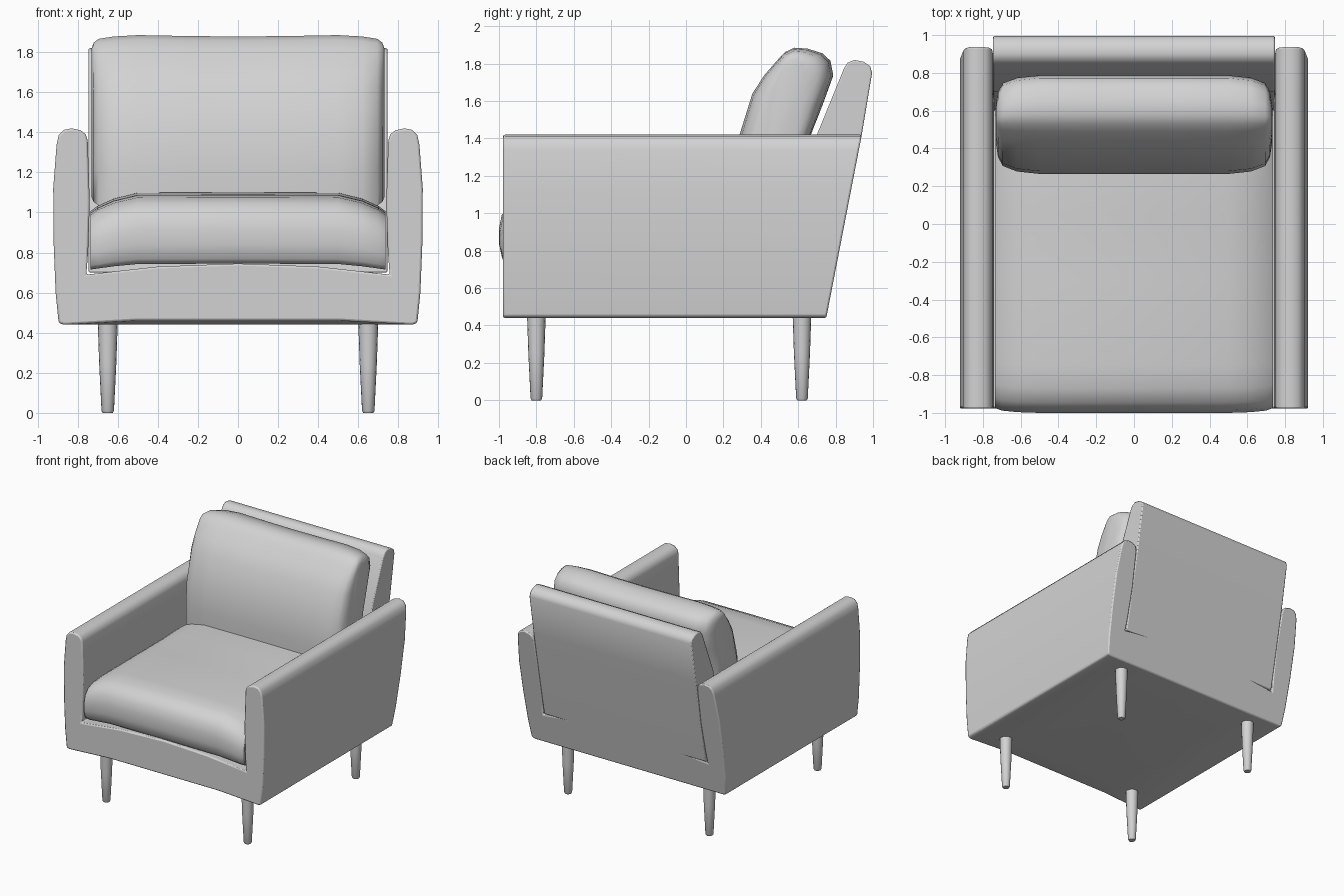
import bpy, bmesh, math

cube = bpy.data.objects.get("Cube")
if cube:
    bpy.data.objects.remove(cube, do_unlink=True)

GREY = (0.65, 0.65, 0.65, 1.0)
mat = bpy.data.materials.new("light_grey")
mat.use_nodes = True
mat.diffuse_color = GREY
mat.node_tree.nodes["Principled BSDF"].inputs["Base Color"].default_value = GREY


def loft(name, rings, angle=50, bevel=0):
    """Skin a row of equal closed rings and cap both ends."""
    bm = bmesh.new()
    loops = [[bm.verts.new(p) for p in ring] for ring in rings]
    n = len(loops[0])
    for a, b in zip(loops, loops[1:]):
        for i in range(n):
            j = (i + 1) % n
            bm.faces.new((a[i], a[j], b[j], b[i]))
    bm.faces.new(loops[0])
    bm.faces.new(loops[-1])
    bmesh.ops.recalc_face_normals(bm, faces=bm.faces)
    mesh = bpy.data.meshes.new(name)
    bm.to_mesh(mesh)
    bm.free()
    obj = bpy.data.objects.new(name, mesh)
    bpy.context.collection.objects.link(obj)
    mesh.materials.append(mat)
    bpy.ops.object.select_all(action='DESELECT')
    obj.select_set(True)
    bpy.context.view_layer.objects.active = obj
    bpy.ops.object.shade_smooth_by_angle(angle=math.radians(angle))
    if bevel:
        mod = obj.modifiers.new("soft_edges", 'BEVEL')
        mod.width, mod.segments = bevel, 2
        mod.limit_method = 'ANGLE'
        mod.angle_limit = math.radians(60)
    return obj


def cushion(name, profile, centre, stations):
    """Loft a (y, z) profile across x; stations give x, y scale, z scale, drop."""
    cy, cz = centre
    both = [(-x, *s) for x, *s in reversed(stations) if x > 0] + stations
    rings = [[(x, cy + (y - cy) * sy, cz + (z - cz) * sz - drop) for y, z in profile]
             for x, sy, sz, drop in both]
    return loft(name, rings)


# Base and arms: one U-shaped section, raked at the rear
half = [(0, 0.44), (0.5, 0.44), (0.87, 0.44), (0.895, 0.45), (0.91, 0.6),
        (0.92, 0.85), (0.922, 1.12), (0.905, 1.34), (0.895, 1.385), (0.87, 1.412),
        (0.83, 1.42), (0.785, 1.41), (0.76, 1.39), (0.75, 1.36), (0.74, 1.05),
        (0.748, 0.8), (0.757, 0.69), (0.4, 0.73), (0, 0.745)]
section = half + [(-x, z) for x, z in reversed(half[1:-1])]


def rear_y(z):
    return 0.75 + 0.194 * (z - 0.44)


front = [(x, -0.978, z + (0.022 if z < 0.445 and abs(x) < 0.6 else 0)) for x, z in section]
middle = [(x, -0.82, z) for x, z in section]
rear = [(x, rear_y(z), z) for x, z in section]
loft("base_and_arms", [front, middle, rear], bevel=0.01)

# Raked back panel with a rounded top
back = [(rear_y(0.70), 0.70), (rear_y(1.42), 1.42), (0.995, 1.75), (0.985, 1.785),
        (0.95, 1.81), (0.90, 1.82), (0.865, 1.805), (0.845, 1.775),
        (0.70, 1.42), (0.60, 0.70)]
loft("back_panel", [[(x, y, z) for y, z in back] for x in (-0.746, 0.746)], bevel=0.008)

# Seat cushion, crowned along the middle
seat = [(-0.96, 0.745), (-0.985, 0.77), (-1.0, 0.84), (-1.0, 0.92), (-0.985, 0.99),
        (-0.945, 1.045), (-0.87, 1.077), (-0.75, 1.088), (-0.3, 1.09), (0.05, 1.09),
        (0.26, 1.10), (0.6, 1.08), (0.64, 0.9), (0.6, 0.745)]
cushion("seat_cushion", seat, (-0.18, 0.915),
        [(0, 1, 1, 0), (0.5, 1, 1, 0.002), (0.62, 0.995, 0.95, 0.022),
         (0.7, 0.985, 0.88, 0.045), (0.735, 0.968, 0.82, 0.06)])

# Back cushion, leaning on the panel
pillow = [(0.27, 1.02), (0.265, 1.2), (0.28, 1.4), (0.355, 1.64), (0.42, 1.74),
          (0.49, 1.82), (0.53, 1.862), (0.58, 1.885), (0.65, 1.88), (0.73, 1.855),
          (0.772, 1.815), (0.787, 1.74), (0.73, 1.58), (0.66, 1.4), (0.58, 1.02)]
cushion("back_cushion", pillow, (0.53, 1.42),
        [(0, 1, 0.985, 0), (0.25, 1, 0.99, 0), (0.5, 1, 1, 0), (0.62, 0.95, 0.985, 0),
         (0.695, 0.84, 0.96, 0), (0.72, 0.66, 0.92, 0), (0.73, 0.42, 0.86, 0)])

# Four tapered round legs
SIDES = 16
for side, sx in (("right", -1), ("left", 1)):
    for end, y in (("front", -0.8), ("rear", 0.62)):
        rings = [[(0.65 * sx + r * math.cos(math.tau * i / SIDES),
                   y + r * math.sin(math.tau * i / SIDES), z) for i in range(SIDES)]
                 for z, r in ((0, 0.025), (0.01, 0.031), (0.25, 0.043), (0.46, 0.05))]
        loft(f"{end}_{side}_leg", rings, angle=40)
